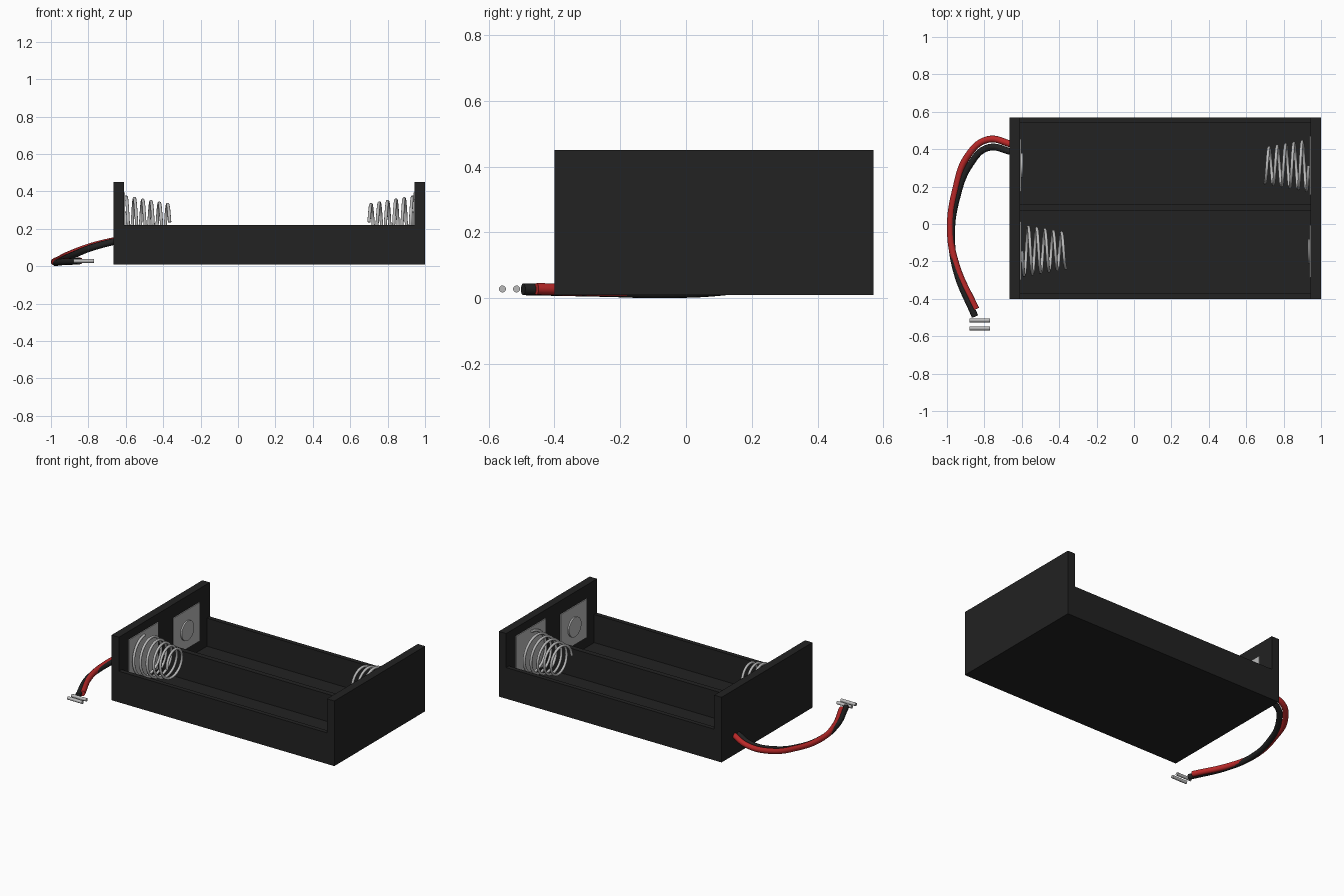
import bpy, math

if "Cube" in bpy.data.objects:
    bpy.data.objects.remove(bpy.data.objects["Cube"])

def mat(name, rgb):
    m = bpy.data.materials.new(name)
    m.diffuse_color = (*rgb, 1)
    m.use_nodes = True
    m.node_tree.nodes["Principled BSDF"].inputs["Base Color"].default_value = m.diffuse_color
    return m

BLACK = mat("black_plastic", (0.016, 0.016, 0.016))
RED = mat("red_insulation", (0.50, 0.022, 0.022))
METAL = mat("grey_metal", (0.50, 0.50, 0.50))

def box(name, x, y, z, material):
    bpy.ops.mesh.primitive_cube_add(size=1, location=[(a + b) / 2 for a, b in (x, y, z)])
    o = bpy.context.object
    o.name = name
    o.scale = [b - a for a, b in (x, y, z)]
    bpy.ops.object.transform_apply(location=False, rotation=False, scale=True)
    o.data.materials.append(material)
    return o

def rod(name, x0, x1, y, z, r, material):
    """Cylinder lying along x."""
    bpy.ops.mesh.primitive_cylinder_add(vertices=32, radius=r, depth=abs(x1 - x0),
        location=((x0 + x1) / 2, y, z), rotation=(0, math.pi / 2, 0))
    o = bpy.context.object
    o.name = name
    o.data.materials.append(material)
    bpy.ops.object.shade_smooth_by_angle(angle=math.radians(40))

def tube(name, pts, r, material, kind):
    c = bpy.data.curves.new(name, 'CURVE')
    c.dimensions = '3D'
    c.bevel_depth, c.bevel_resolution = r, 4
    c.resolution_u = 10
    c.use_fill_caps = True
    s = c.splines.new(kind)
    if kind == 'BEZIER':
        s.bezier_points.add(len(pts) - 1)
        for b, p in zip(s.bezier_points, pts):
            b.co = p
            b.handle_left_type = b.handle_right_type = 'AUTO'
    else:
        s.points.add(len(pts) - 1)
        for b, p in zip(s.points, pts):
            b.co = (*p, 1)
    c.materials.append(material)
    o = bpy.data.objects.new(name, c)
    bpy.context.collection.objects.link(o)

# Tray: floor, low side walls, divider, tall end walls
X0, X1, Y0, Y1, Z0 = -0.665, 1.0, -0.40, 0.57, 0.01
T = 0.055
inner = (X0 + T, X1 - T)
box("floor", inner, (Y0 + 0.03, Y1 - 0.03), (Z0, 0.03), BLACK)
box("front_wall", inner, (Y0, Y0 + 0.03), (Z0, 0.22), BLACK)
box("back_wall", inner, (Y1 - 0.03, Y1), (Z0, 0.22), BLACK)
box("divider", inner, (0.07, 0.105), (0.03, 0.215), BLACK)
box("left_end_wall", (X0, X0 + T), (Y0, Y1), (Z0, 0.45), BLACK)
box("right_end_wall", (X1 - T, X1), (Y0, Y1), (Z0, 0.45), BLACK)

# Contacts at both ends: spring plate in one bay, button plate in the other
CZ = 0.235
for side, wall, d, ys, yb in (("left", X0 + T, 1, -0.143, 0.315),
                              ("right", X1 - T, -1, 0.313, -0.145)):
    face = wall + d * 0.006
    xr = sorted((wall, face))
    box(side + "_spring_plate", xr, (ys - 0.157, ys + 0.157), (0.08, 0.395), METAL)
    box(side + "_button_plate", xr, (yb - 0.14, yb + 0.14), (0.10, 0.36), METAL)
    rod(side + "_button", face, wall + d * 0.016, yb, 0.225, 0.066, METAL)
    # Tapered coil, ending on its -y side
    turns, steps = 5.25, 150
    pts = []
    for i in range(steps + 1):
        t = i / steps
        a = math.pi + 2 * math.pi * turns * (t - 1)
        r = 0.135 - 0.042 * t
        pts.append((wall + d * (0.012 + 0.233 * t), ys + r * math.cos(a), CZ + r * math.sin(a)))
    tube(side + "_spring", pts, 0.0085, METAL, 'POLY')

# Lead wires sweeping round the left end
tube("red_wire", [(-0.65, 0.425, 0.14), (-0.78, 0.452, 0.108), (-0.885, 0.37, 0.07),
                  (-0.955, 0.18, 0.037), (-0.982, -0.04, 0.022), (-0.95, -0.22, 0.024),
                  (-0.845, -0.455, 0.028)], 0.018, RED, 'BEZIER')
tube("black_wire", [(-0.65, 0.385, 0.135), (-0.78, 0.408, 0.10), (-0.875, 0.32, 0.062),
                    (-0.95, 0.13, 0.028), (-0.975, -0.06, 0.018), (-0.95, -0.25, 0.022),
                    (-0.85, -0.495, 0.027)], 0.018, BLACK, 'BEZIER')

# Bare metal wire ends
for name, y in (("red_wire_tip", -0.515), ("black_wire_tip", -0.558)):
    rod(name, -0.88, -0.77, y, 0.028, 0.0105, METAL)
